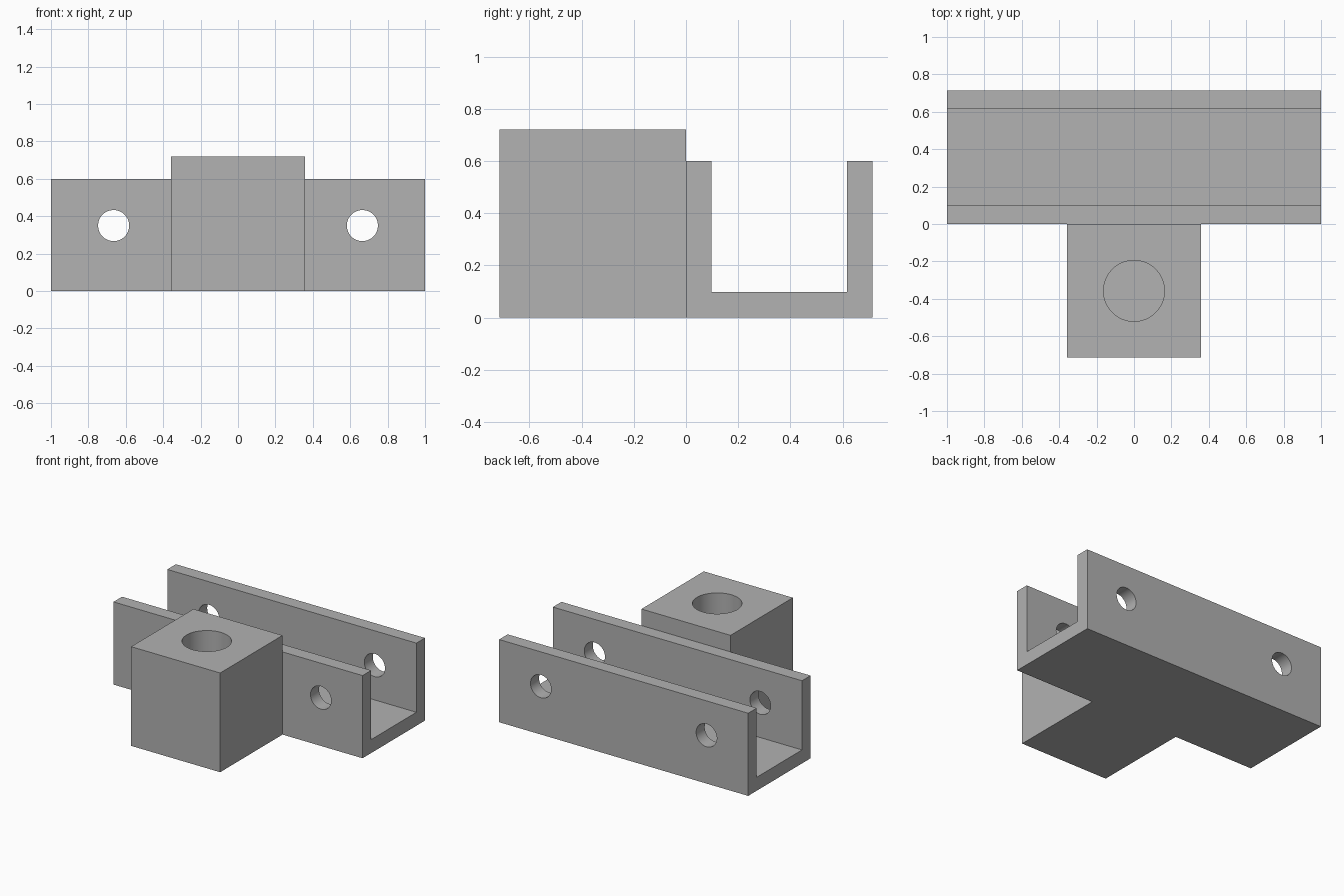
import bpy
import bmesh
from math import pi
from mathutils import Matrix

cube = bpy.data.objects.get("Cube")
if cube:
    bpy.data.objects.remove(cube, do_unlink=True)

LENGTH, DEPTH, WALL, HEIGHT = 2.0, 0.715, 0.098, 0.6
BLOCK_WIDTH, BLOCK_HEIGHT = 0.715, 0.72

grey = bpy.data.materials.new("plain grey")
grey.use_nodes = True
colour = (0.445, 0.445, 0.445, 1)
grey.diffuse_color = colour
grey.node_tree.nodes["Principled BSDF"].inputs["Base Color"].default_value = colour


def add_object(name, bm):
    bmesh.ops.recalc_face_normals(bm, faces=bm.faces)
    mesh = bpy.data.meshes.new(name)
    bm.to_mesh(mesh)
    bm.free()
    mesh.materials.append(grey)
    obj = bpy.data.objects.new(name, mesh)
    bpy.context.collection.objects.link(obj)
    return obj


def cylinder(name, radius, length, location, tilt=0):
    bm = bmesh.new()
    matrix = Matrix.Translation(location) @ Matrix.Rotation(tilt, 4, "X")
    bmesh.ops.create_cone(bm, cap_ends=True, segments=64, radius1=radius,
                          radius2=radius, depth=length, matrix=matrix)
    return add_object(name, bm)


def combine(target, tool, operation):
    mod = target.modifiers.new(operation.title(), "BOOLEAN")
    mod.operation = operation
    mod.solver = "EXACT"
    mod.object = tool
    bpy.context.view_layer.objects.active = target
    bpy.ops.object.modifier_apply(modifier=mod.name)
    bpy.data.objects.remove(tool, do_unlink=True)


# U-shaped channel, extruded along its length
inner = DEPTH - WALL
profile = [(0, 0), (DEPTH, 0), (DEPTH, HEIGHT), (inner, HEIGHT),
           (inner, WALL), (WALL, WALL), (WALL, HEIGHT), (0, HEIGHT)]
bm = bmesh.new()
face = bm.faces.new([bm.verts.new((-LENGTH / 2, y, z)) for y, z in profile])
swept = bmesh.ops.extrude_face_region(bm, geom=[face])["geom"]
bmesh.ops.translate(bm, vec=(LENGTH, 0, 0),
                    verts=[v for v in swept if isinstance(v, bmesh.types.BMVert)])
bracket = add_object("channel_bracket", bm)

# Socket block on the front wall
bm = bmesh.new()
bmesh.ops.create_cube(bm, size=1)
bmesh.ops.scale(bm, vec=(BLOCK_WIDTH, DEPTH, BLOCK_HEIGHT), verts=bm.verts)
bmesh.ops.translate(bm, vec=(0, -DEPTH / 2, BLOCK_HEIGHT / 2), verts=bm.verts)
combine(bracket, add_object("socket_block", bm), "UNION")

# Bolt holes through both walls
for side in (-1, 1):
    drill = cylinder("bolt_drill", 0.083, 1, (side * 0.665, DEPTH / 2, 0.35), pi / 2)
    combine(bracket, drill, "DIFFERENCE")

# Blind socket in the top of the block
socket_floor = WALL
drill = cylinder("socket_drill", 0.163, 1, (0, -DEPTH / 2, socket_floor + 0.5))
combine(bracket, drill, "DIFFERENCE")

# Smooth hole walls, crisp edges
bpy.ops.object.select_all(action="DESELECT")
bracket.select_set(True)
bpy.context.view_layer.objects.active = bracket
bpy.ops.object.shade_smooth_by_angle(angle=pi / 6)
